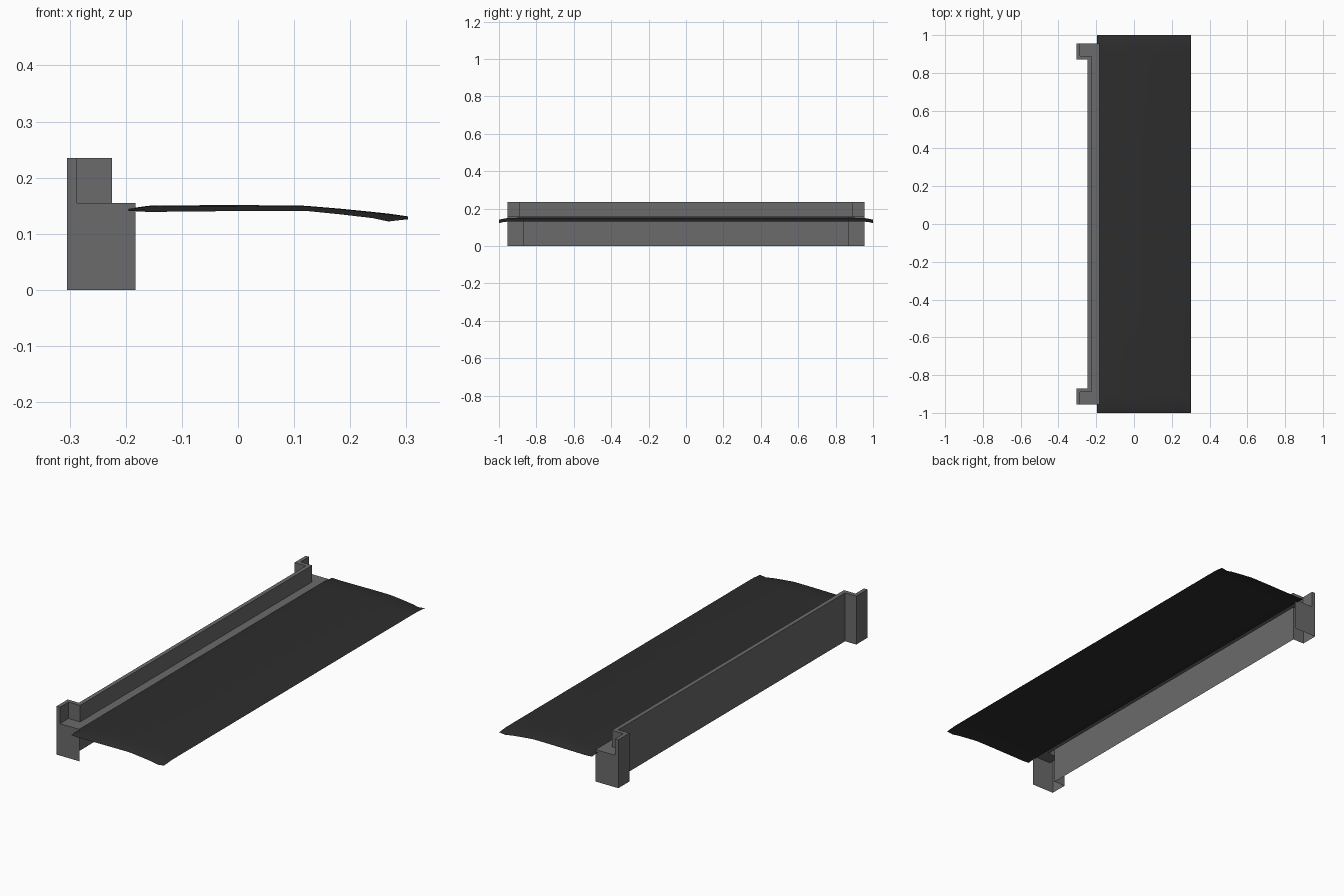
import bpy

if "Cube" in bpy.data.objects:
    bpy.data.objects.remove(bpy.data.objects["Cube"])


def material(name, rgb):
    m = bpy.data.materials.new(name)
    m.diffuse_color = (*rgb, 1.0)
    m.use_nodes = True
    m.node_tree.nodes["Principled BSDF"].inputs["Base Color"].default_value = m.diffuse_color
    return m


def make(name, verts, faces, mat, smooth=False):
    me = bpy.data.meshes.new(name)
    me.from_pydata(verts, [], faces)
    me.materials.append(mat)
    for p in me.polygons:
        p.use_smooth = smooth
    ob = bpy.data.objects.new(name, me)
    bpy.context.collection.objects.link(ob)
    return ob


def mirrored(path):
    return path + [(x, -y) for x, y in reversed(path)]


grey = material("mid grey", (0.145, 0.145, 0.15))
black = material("charcoal", (0.026, 0.026, 0.026))

LEDGE, TOP = 0.155, 0.235

# bracket: plan outlines of the outer skin and the raised lip's inner side
outer = mirrored([(-0.305, -0.955), (-0.305, -0.87), (-0.245, -0.87)])
inner = mirrored([(-0.287, -0.955), (-0.287, -0.89), (-0.225, -0.89)])
verts, faces = [], []


def face(*pts):
    start = len(verts)
    verts.extend(pts)
    faces.append(list(range(start, len(verts))))


for i in range(len(outer) - 1):
    (ax, ay), (bx, by) = outer[i], outer[i + 1]
    (cx, cy), (dx, dy) = inner[i], inner[i + 1]
    # outer wall, lip top, lip inner wall
    face((ax, ay, 0), (ax, ay, TOP), (bx, by, TOP), (bx, by, 0))
    face((ax, ay, TOP), (cx, cy, TOP), (dx, dy, TOP), (bx, by, TOP))
    face((cx, cy, TOP), (cx, cy, LEDGE), (dx, dy, LEDGE), (dx, dy, TOP))

# end plates and lip ends
for s in (-1, 1):
    y = 0.955 * s
    for x0, x1, z0, z1 in ((-0.305, -0.183, 0, LEDGE), (-0.305, -0.287, LEDGE, TOP)):
        quad = [(x0, y, z0), (x1, y, z0), (x1, y, z1), (x0, y, z1)]
        face(*(quad if s < 0 else quad[::-1]))

# ledge
face(*[(x, y, LEDGE) for x, y in [(-0.183, -0.955), (-0.183, 0.955)] + inner[::-1]])
make("wall_bracket", verts, faces, grey)

# sheet panel: x, height along the middle, height at the two drooping ends
section = [(-0.195, 0.145, 0.141), (-0.16, 0.150, 0.139), (-0.06, 0.151, 0.140),
           (0.03, 0.151, 0.141), (0.12, 0.150, 0.141), (0.18, 0.145, 0.135),
           (0.24, 0.139, 0.128), (0.268, 0.136, 0.122), (0.303, 0.131, 0.126)]
rows = [(-1, 1), (-0.975, 0.55), (-0.95, 0.1), (-0.9, 0), (-0.45, 0), (0, 0),
        (0.45, 0), (0.9, 0), (0.95, 0.1), (0.975, 0.55), (1, 1)]
n = len(section)
pv = [(x, y, m + (e - m) * t) for y, t in rows for x, m, e in section]
pf = [(r * n + c, r * n + c + 1, (r + 1) * n + c + 1, (r + 1) * n + c)
      for r in range(len(rows) - 1) for c in range(n - 1)]
make("sheet_panel", pv, pf, black, True)
